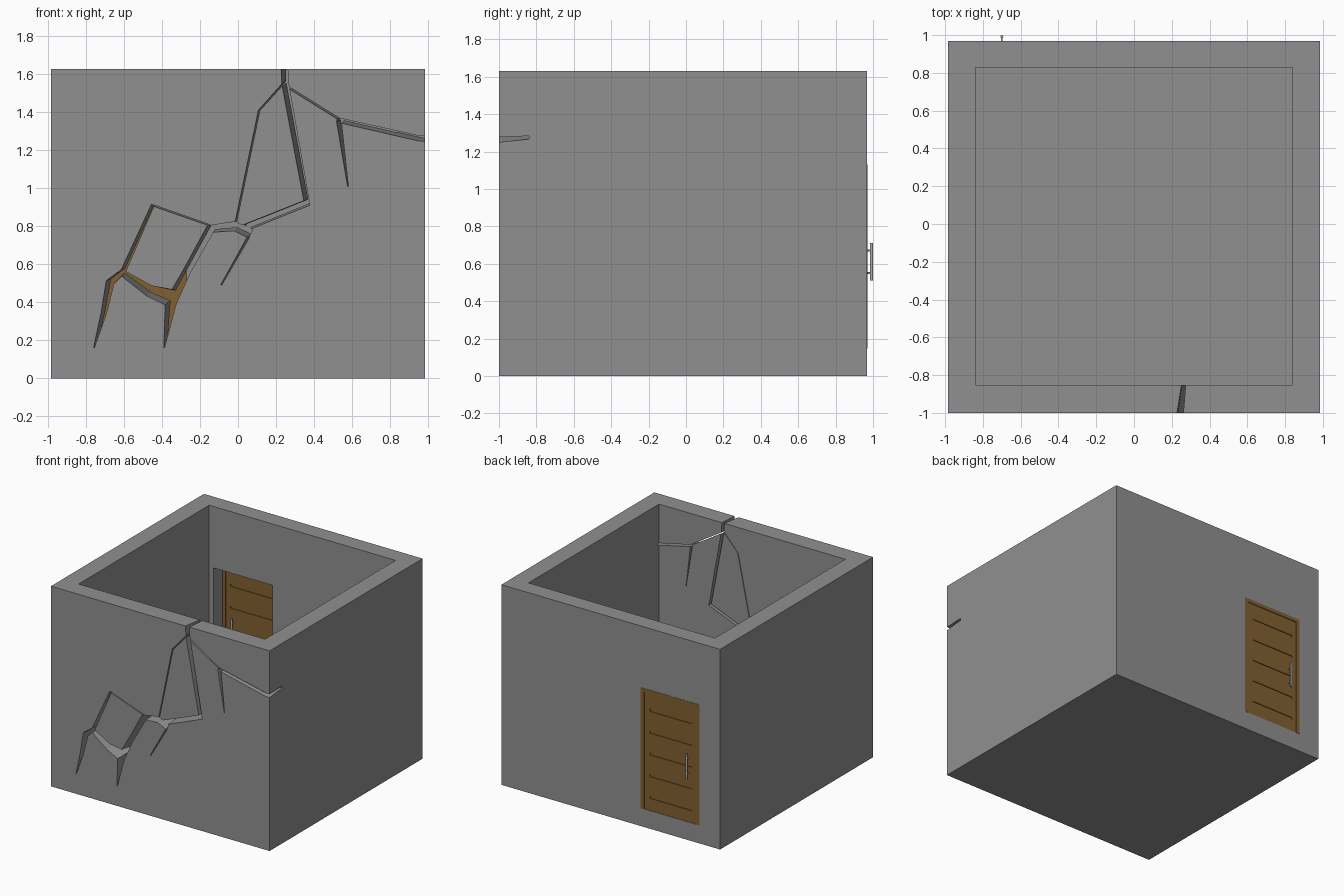
import bpy
import bmesh
from mathutils import Vector

if "Cube" in bpy.data.objects:
    bpy.data.objects.remove(bpy.data.objects["Cube"])


def material(name, color):
    mat = bpy.data.materials.new(name)
    mat.use_nodes = True
    mat.diffuse_color = (*color, 1)
    mat.node_tree.nodes["Principled BSDF"].inputs["Base Color"].default_value = (*color, 1)
    return mat


concrete = material("concrete grey", (0.28, 0.28, 0.28))
wood = material("door brown", (0.22, 0.12, 0.03))
metal = material("handle grey", (0.42, 0.42, 0.42))


def make_object(name, bm, mat):
    bmesh.ops.recalc_face_normals(bm, faces=bm.faces)
    mesh = bpy.data.meshes.new(name)
    bm.to_mesh(mesh)
    bm.free()
    mesh.materials.append(mat)
    obj = bpy.data.objects.new(name, mesh)
    bpy.context.scene.collection.objects.link(obj)
    return obj


def box(name, low, high, mat):
    low, high = Vector(low), Vector(high)
    bm = bmesh.new()
    bmesh.ops.create_cube(bm, size=1)
    for v in bm.verts:
        v.co = (low + high) / 2 + v.co * (high - low)
    return make_object(name, bm, mat)


def cut(target, cutter):
    """Subtract the cutter from the target and delete the cutter."""
    mod = target.modifiers.new("cut", "BOOLEAN")
    mod.operation = "DIFFERENCE"
    mod.solver = "EXACT"
    mod.object = cutter
    bpy.context.view_layer.update()
    graph = bpy.context.evaluated_depsgraph_get()
    mesh = bpy.data.meshes.new_from_object(target.evaluated_get(graph))
    target.modifiers.remove(mod)
    target.data = mesh
    bpy.data.objects.remove(cutter)


def crack_cutter(points):
    """Ribbon of (x, z, width) points, narrowing and leaning through the wall."""
    centres = [Vector((x, z)) for x, z, w in points]
    bm = bmesh.new()
    sections = []
    for i, (x, z, w) in enumerate(points):
        before, after = centres[max(i - 1, 0)], centres[min(i + 1, len(points) - 1)]
        along = (after - before).normalized()
        side = Vector((-along.y, along.x)) * w / 2
        lean = Vector((0.02, 0.012))
        front = [centres[i] + side, centres[i] - side]
        back = [centres[i] + lean - side * 0.6, centres[i] + lean + side * 0.6]
        sections.append([bm.verts.new((p.x, y, p.y))
                         for y, pair in ((-1.01, front), (-0.84, back)) for p in pair])
    for a, b in zip(sections, sections[1:]):
        for k in range(4):
            n = (k + 1) % 4
            bm.faces.new((a[k], a[n], b[n], b[k]))
    bm.faces.new(sections[0])
    bm.faces.new(sections[-1])
    return make_object("crack_cutter", bm, concrete)


# Open-topped room with a doorway in the back wall
FLOOR = 0.147
room = box("room_walls", (-0.985, -1, 0), (0.985, 0.968, 1.63), concrete)
cut(room, box("cavity", (-0.84, -0.852, FLOOR), (0.84, 0.828, 2), concrete))
cut(room, box("doorway", (-0.8, 0.7, FLOOR), (-0.27, 1.1, 1.13), concrete))

# Cracks running through the front wall
cracks = [
    [(0.24, 1.7, 0.034), (0.247, 1.55, 0.036), (0.36, 0.93, 0.028)],
    [(0.372, 0.927, 0.034), (0.03, 0.79, 0.036)],
    [(0.245, 1.56, 0.01), (0.11, 1.41, 0.008), (-0.015, 0.81, 0.008)],
    [(0.25, 1.54, 0.01), (0.53, 1.365, 0.01)],
    [(0.52, 1.36, 0.024), (0.95, 1.263, 0.028), (1.05, 1.262, 0.028)],
    [(0.53, 1.355, 0.026), (0.578, 1.01, 0.004)],
    [(0.065, 0.76, 0.05), (-0.02, 0.8, 0.05), (-0.148, 0.785, 0.046),
     (-0.27, 0.565, 0.04), (-0.355, 0.4, 0.06), (-0.39, 0.16, 0.004)],
    [(0.055, 0.745, 0.012), (-0.09, 0.49, 0.005)],
    [(-0.335, 0.415, 0.1), (-0.47, 0.46, 0.06), (-0.62, 0.56, 0.03)],
    [(-0.45, 0.912, 0.016), (-0.605, 0.565, 0.026), (-0.675, 0.505, 0.044),
     (-0.71, 0.335, 0.028), (-0.76, 0.16, 0.004)],
    [(-0.45, 0.91, 0.007), (-0.15, 0.805, 0.007)],
]
for points in cracks:
    cut(room, crack_cutter(points))

# Door frame flush with the outside of the back wall
for name, low, high in (
        ("door_frame_right", (-0.8, FLOOR), (-0.77, 1.13)),
        ("door_frame_left", (-0.3, FLOOR), (-0.27, 1.13)),
        ("door_frame_top", (-0.77, 1.1), (-0.3, 1.13))):
    box(name, (low[0], 0.94, low[1]), (high[0], 0.97, high[1]), wood)

# Door panel with five grooves on each side
panel = box("door_panel", (-0.77, 0.946, FLOOR), (-0.3, 0.964, 1.1), wood)
for i in range(5):
    z = 0.255 + 0.177 * i
    for y in (0.946, 0.964):
        cut(panel, box("groove", (-0.73, y - 0.006, z - 0.01), (-0.35, y + 0.006, z + 0.01), wood))


def rod(bm, centre, radius, length, upright):
    made = bmesh.ops.create_cone(bm, cap_ends=True, segments=16, radius1=radius,
                                 radius2=radius, depth=length)["verts"]
    for v in made:
        x, y, z = v.co
        v.co = Vector(centre) + (v.co if upright else Vector((x, z, y)))


# Bar handle on both faces of the door
for name, direction in (("outer_handle", 1), ("inner_handle", -1)):
    bm = bmesh.new()
    rod(bm, (-0.7, 0.955 + direction * 0.037, 0.61), 0.008, 0.2, True)
    for z in (0.55, 0.67):
        rod(bm, (-0.7, 0.955 + direction * 0.022, z), 0.005, 0.032, False)
    handle = make_object(name, bm, metal)
    for face in handle.data.polygons:
        face.use_smooth = len(face.vertices) == 4
